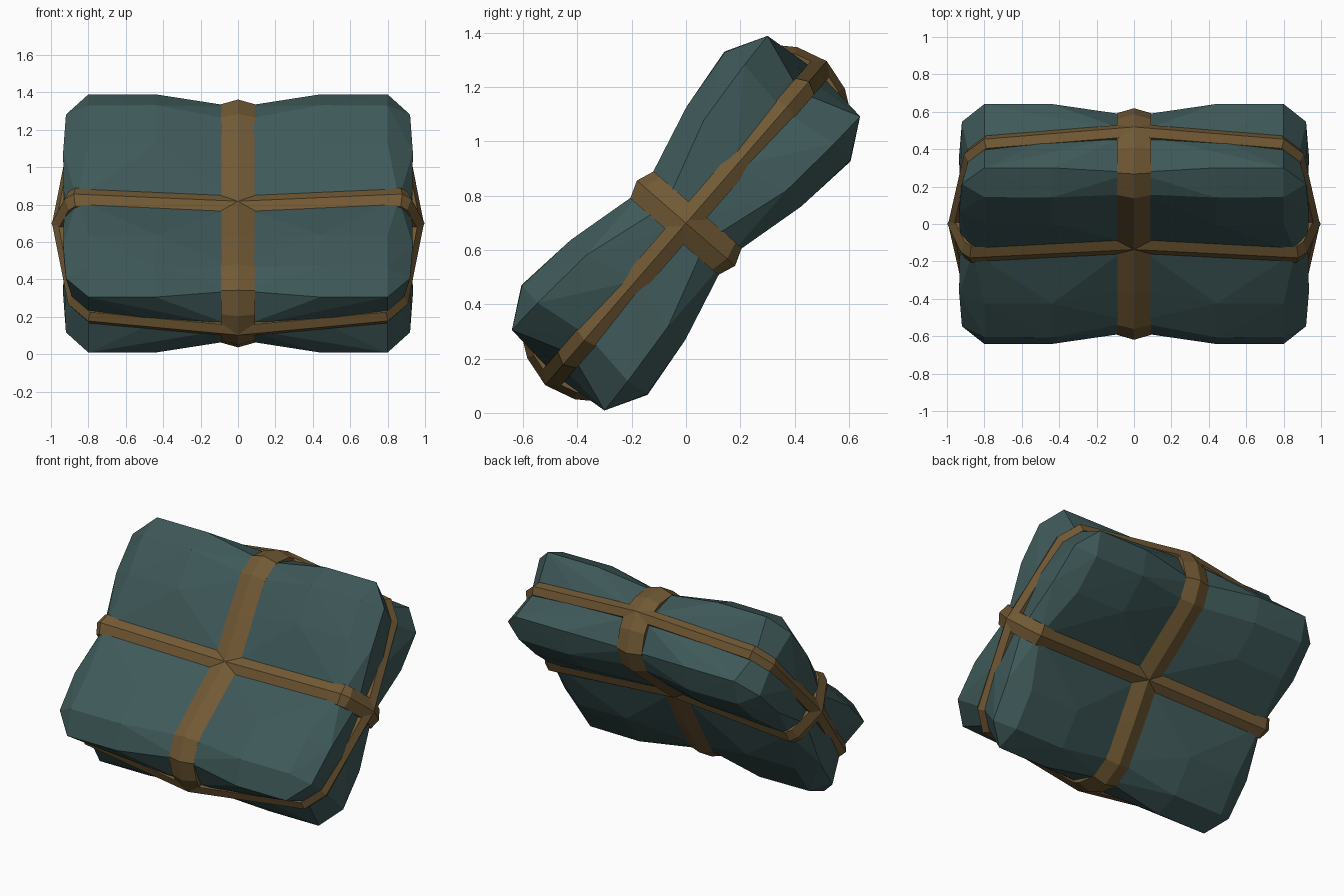
import bpy, bmesh, math
from mathutils import Matrix, Vector

if "Cube" in bpy.data.objects:
    bpy.data.objects.remove(bpy.data.objects["Cube"])

# tilt of the bale: local x = width, y = length, z = thickness
TILT = Matrix.Translation((0, 0, 0.699)) @ Matrix.Rotation(math.radians(49), 4, 'X')


def material(name, rgb):
    m = bpy.data.materials.new(name)
    m.diffuse_color = (*rgb, 1)
    m.use_nodes = True
    m.node_tree.nodes["Principled BSDF"].inputs["Base Color"].default_value = m.diffuse_color
    return m


cloth = material("dark teal cloth", (0.05, 0.10, 0.10))
leather = material("brown strap", (0.165, 0.10, 0.035))


def finish(bm, name, mat):
    bmesh.ops.recalc_face_normals(bm, faces=bm.faces)
    bm.transform(TILT)
    me = bpy.data.meshes.new(name)
    bm.to_mesh(me)
    bm.free()
    me.materials.append(mat)
    bpy.context.collection.objects.link(bpy.data.objects.new(name, me))


# bale body: one bulging octant hull, mirrored on three axes
OCTANT = [(0, 0, 0), (0, 0, .14), (0, .3, .2), (0, .52, .24), (0, .65, .2), (0, .74, 0),
          (.44, .325, .28), (.44, .57, .308), (.44, .718, .226), (.44, .70, 0),
          (.8, .57, .305), (.8, .718, .226), (.8, .325, .28), (.86, 0, .2), (.8, .64, 0),
          (.92, .58, .22), (.935, .33, .2), (.93, 0, .1), (.93, 0, 0),
          (.88, .55, 0), (.93, .28, 0)]
bm = bmesh.new()
for p in OCTANT:
    bm.verts.new(p)
r = bmesh.ops.convex_hull(bm, input=bm.verts[:])
bmesh.ops.delete(bm, geom=[v for v in bm.verts if not v.link_faces], context='VERTS')
inner = [f for f in bm.faces
         if any(all(abs(v.co[a]) < 1e-5 for v in f.verts) for a in range(3))]
bmesh.ops.delete(bm, geom=inner, context='FACES')
bmesh.ops.delete(bm, geom=[e for e in bm.edges if not e.link_faces], context='EDGES')
for a in range(3):
    dup = bmesh.ops.duplicate(bm, geom=bm.verts[:] + bm.edges[:] + bm.faces[:])
    for g in dup["geom"]:
        if isinstance(g, bmesh.types.BMVert):
            g.co[a] *= -1
    bmesh.ops.reverse_faces(bm, faces=[g for g in dup["geom"]
                                       if isinstance(g, bmesh.types.BMFace)])
    bmesh.ops.remove_doubles(bm, verts=bm.verts[:], dist=1e-4)
finish(bm, "bale_body", cloth)


# strap: ridged band around the bale, from a quarter path in axes (a, b)
def strap(name, quarter, a, b, half, ridge=0.026):
    c = 3 - a - b
    q = [Vector(p) for p in quarter]
    half_path = q + [Vector((p.x, -p.y)) for p in reversed(q[:-1])]
    path = half_path + [Vector((-p.x, p.y)) for p in reversed(half_path[1:-1])]
    n = len(path)
    bm = bmesh.new()
    rings = []
    for i, p in enumerate(path):
        t = (path[(i + 1) % n] - p).normalized() + (p - path[i - 1]).normalized()
        out = Vector((-t.y, t.x)).normalized()
        if out.dot(p) < 0:
            out = -out
        ring = []
        for off, side in ((-.05, -half), (0, -half), (ridge, 0), (0, half), (-.05, half)):
            co = [0, 0, 0]
            s = p + out * off
            co[a], co[b], co[c] = s.x, s.y, side
            ring.append(bm.verts.new(co))
        rings.append(ring)
    for i in range(n):
        r0, r1 = rings[i], rings[(i + 1) % n]
        for k in range(5):
            m = (k + 1) % 5
            bm.faces.new((r0[k], r0[m], r1[m], r1[k]))
    finish(bm, name, leather)


strap("cross_strap", [(0, .155), (.87, .215), (.905, .185), (.972, 0)], 0, 2, .066)
strap("long_strap", [(0, .155), (.3, .215), (.53, .255), (.66, .212), (.735, .105), (.765, 0)],
      1, 2, .09)
strap("edge_strap", [(0, .765), (.79, .668), (.885, .56), (.968, 0)], 0, 1, .045)
